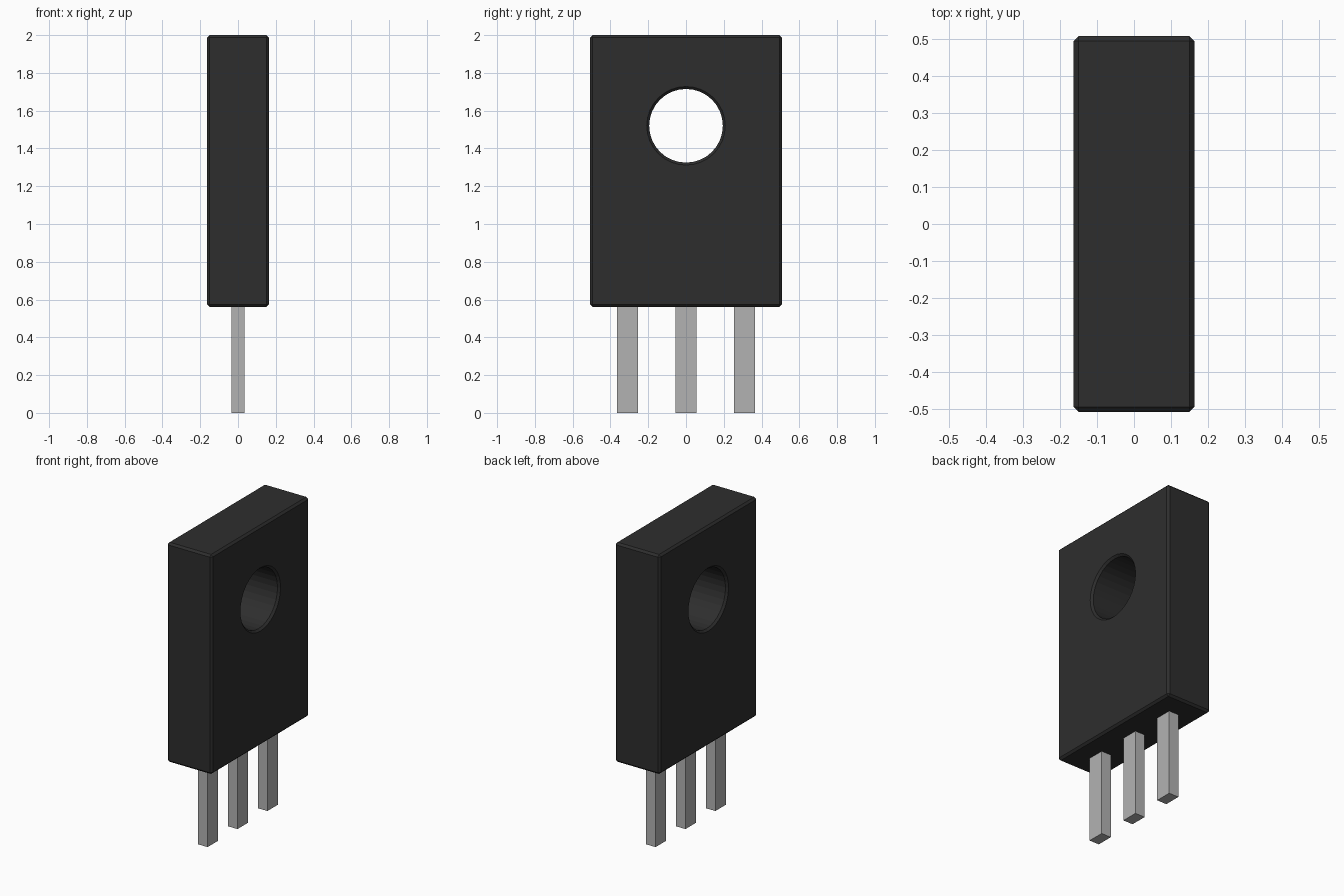
import bpy, bmesh, math
from mathutils import Vector

if "Cube" in bpy.data.objects:
    bpy.data.objects.remove(bpy.data.objects["Cube"])

HX, HY, Z0, Z1 = 0.163, 0.507, 0.56, 2.0   # body half sizes and heights
CHAMFER = 0.013
HOLE_Z, HOLE_R, SIDES = 1.52, 0.195, 32


def material(name, rgb):
    m = bpy.data.materials.new(name)
    m.diffuse_color = (*rgb, 1)
    m.use_nodes = True
    m.node_tree.nodes["Principled BSDF"].inputs["Base Color"].default_value = m.diffuse_color
    return m


def add_object(name, bm, mat=None):
    bmesh.ops.recalc_face_normals(bm, faces=bm.faces[:])
    me = bpy.data.meshes.new(name)
    bm.to_mesh(me)
    bm.free()
    ob = bpy.data.objects.new(name, me)
    if mat:
        me.materials.append(mat)
    bpy.context.collection.objects.link(ob)
    return ob


def box(name, hx, hy, z0, z1, y=0, mat=None, chamfer=0):
    bm = bmesh.new()
    bmesh.ops.create_cube(bm, size=1)
    for v in bm.verts:
        v.co = Vector((v.co.x * 2 * hx, v.co.y * 2 * hy + y,
                       (z0 + z1) / 2 + v.co.z * (z1 - z0)))
    if chamfer:
        bmesh.ops.bevel(bm, geom=bm.edges[:], offset=chamfer, segments=1,
                        affect='EDGES')
    return add_object(name, bm, mat)


black = material("black_plastic", (0.027, 0.027, 0.027))
metal = material("lead_metal", (0.45, 0.45, 0.45))

# Chamfered plastic body
body = box("body", HX, HY, Z0, Z1, mat=black, chamfer=CHAMFER)

# Cutter: cylinder along x that flares at both mouths
bm = bmesh.new()
flare = 0.04
rings = []
for x, r in ((-HX - flare, HOLE_R + CHAMFER + flare), (-HX + CHAMFER, HOLE_R),
             (HX - CHAMFER, HOLE_R), (HX + flare, HOLE_R + CHAMFER + flare)):
    rings.append([bm.verts.new((x, r * math.cos(a), HOLE_Z + r * math.sin(a)))
                  for a in (2 * math.pi * i / SIDES for i in range(SIDES))])
for a, b in zip(rings, rings[1:]):
    for i in range(SIDES):
        j = (i + 1) % SIDES
        bm.faces.new((a[i], a[j], b[j], b[i]))
bm.faces.new(rings[0])
bm.faces.new(rings[-1])
cutter = add_object("hole_cutter", bm, black)
cutter.hide_render = True

# Mounting hole
mod = body.modifiers.new("mounting_hole", 'BOOLEAN')
mod.operation = 'DIFFERENCE'
mod.solver = 'EXACT'
mod.object = cutter
bpy.context.view_layer.objects.active = body
bpy.ops.object.modifier_apply(modifier=mod.name)
bpy.data.objects.remove(cutter)

# Three leads, seated slightly into the body
for side, y in (("left", -0.31), ("middle", 0), ("right", 0.31)):
    box(f"{side}_lead", 0.035, 0.055, 0, Z0 + 0.02, y, metal)
